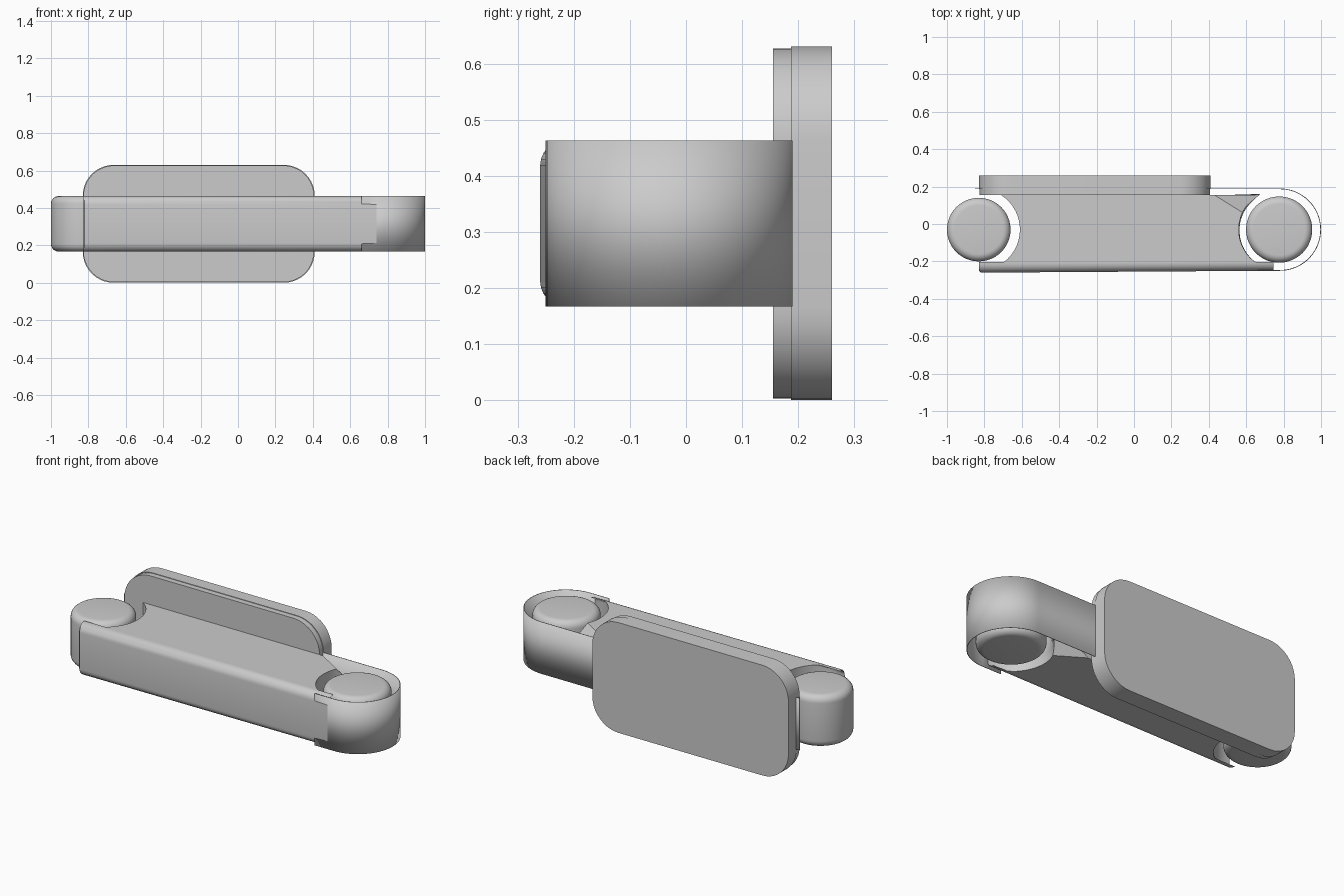
import bpy, bmesh
from math import sin, cos, radians, pi

if "Cube" in bpy.data.objects:
    bpy.data.objects.remove(bpy.data.objects["Cube"])

Z0, Z1 = 0.167, 0.463
ZM = (Z0 + Z1) / 2


def arc(cx, cy, r, a0, a1, n):
    return [(cx + r * cos(radians(a0 + (a1 - a0) * i / n)),
             cy + r * sin(radians(a0 + (a1 - a0) * i / n))) for i in range(n + 1)]


def finish(name, bm, angle=35):
    bmesh.ops.recalc_face_normals(bm, faces=bm.faces)
    me = bpy.data.meshes.new(name)
    bm.to_mesh(me)
    bm.free()
    ob = bpy.data.objects.new(name, me)
    bpy.context.collection.objects.link(ob)
    bpy.ops.object.select_all(action='DESELECT')
    ob.select_set(True)
    bpy.context.view_layer.objects.active = ob
    bpy.ops.object.shade_smooth_by_angle(angle=radians(angle))
    return ob


def loft(name, layers, caps=True):
    """Skin a stack of closed point loops."""
    bm = bmesh.new()
    rows = [[bm.verts.new(p) for p in loop] for loop in layers]
    n = len(rows[0])
    for a, b in zip(rows, rows[1:]):
        for i in range(n):
            j = (i + 1) % n
            bm.faces.new((a[i], a[j], b[j], b[i]))
    if caps:
        bm.faces.new(rows[0])
        bm.faces.new(rows[-1])
    return finish(name, bm)


# Link body: concave at both ends, rounded front edges, pockets at back right
def body_loop(z, inset, t):
    hole = arc(0.776, -0.03, 0.216, 155 - 37 * t, 262, 20)
    pts = arc(-0.83, -0.03, 0.22, -90, 57, 20)
    pts += [(0.43 + 0.22 * t, 0.155)] + hole
    front = -0.25 + inset
    pts = [(x, max(y, front + 0.001)) for x, y in pts]
    pts += [(0.74, front), (-0.82, front - 0.01)]
    return [(x, y, z) for x, y in pts]


R = 0.045
half = []
for i in range(7):
    a = pi / 2 * i / 6
    dz = R * (1 - cos(a))
    half.append((dz, R * (1 - sin(a)), dz / (ZM - Z0)))
layers = [body_loop(Z0 + dz, d, t) for dz, d, t in half]
layers.append(body_loop(ZM, 0, 1))
layers += [body_loop(Z1 - dz, d, t) for dz, d, t in reversed(half)]
loft("link_body", layers)

# Thin wall wrapping the right end and running along the back
path = [(0.66, -0.25)] + arc(0.78, -0.03, 0.22, -90, 90, 40) + [(0.41, 0.19), (-0.85, 0.19)]
bm = bmesh.new()
lo = [bm.verts.new((x, y, Z0)) for x, y in path]
hi = [bm.verts.new((x, y, Z1)) for x, y in path]
for i in range(len(path) - 1):
    bm.faces.new((lo[i], lo[i + 1], hi[i + 1], hi[i]))
wall = finish("wrap_wall", bm)
mod = wall.modifiers.new("thickness", 'SOLIDIFY')
mod.thickness = 0.004
mod.offset = -1


# Pins with rounded rims
def pin(name, cx, r):
    f = 0.04
    prof = [(r - f + f * sin(pi / 2 * i / 6), f * (1 - cos(pi / 2 * i / 6))) for i in range(7)]
    rings = [(q, Z0 + h) for q, h in prof] + [(q, Z1 - h) for q, h in reversed(prof)]
    loft(name, [[(x, y, z) for x, y in arc(cx, -0.03, q, 0, 352.5, 47)] for q, z in rings])


pin("left_pin", -0.83, 0.17)
pin("right_pin", 0.776, 0.177)


# Back plate in two layers with rounded corners
def plate(name, y0, y1, e):
    x0, x1, z0, z1, r = -0.83 + e, 0.41 - e, e, 0.63 - e, 0.165
    pts = []
    for cx, cz, a in ((x1 - r, z1 - r, 0), (x0 + r, z1 - r, 90),
                      (x0 + r, z0 + r, 180), (x1 - r, z0 + r, 270)):
        pts += arc(cx, cz, r, a, a + 90, 10)
    loft(name, [[(x, y, z) for x, z in pts] for y in (y0, y1)])


plate("plate_front_layer", 0.155, 0.187, 0.003)
plate("plate_back_layer", 0.187, 0.26, 0.0)
